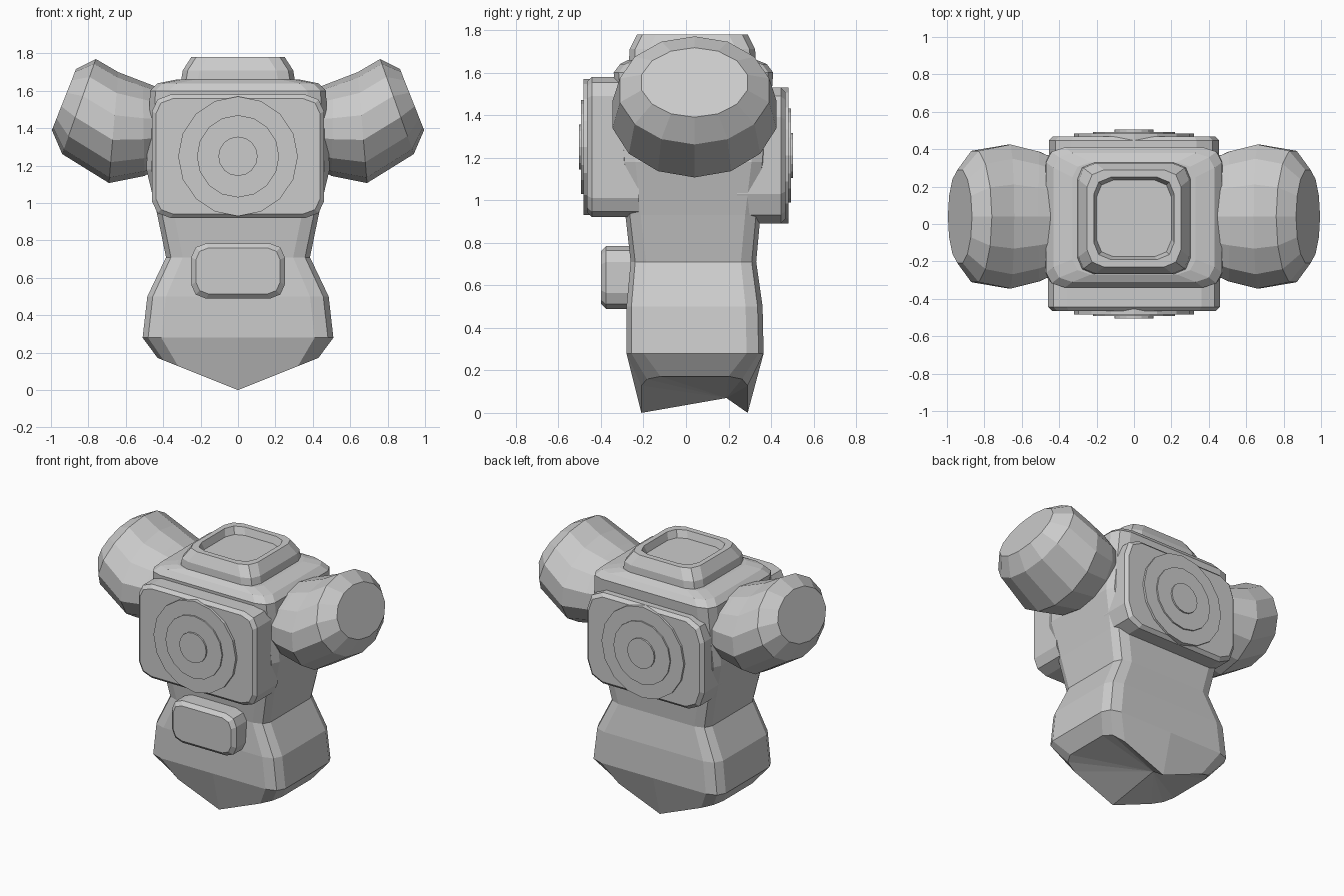
import bpy, bmesh, math
from mathutils import Vector

cube = bpy.data.objects.get("Cube")
if cube:
    bpy.data.objects.remove(cube, do_unlink=True)

grey = bpy.data.materials.new("plain grey")
grey.use_nodes = True
GREY = (0.6, 0.6, 0.6, 1)
grey.diffuse_color = GREY
grey.node_tree.nodes["Principled BSDF"].inputs["Base Color"].default_value = GREY


def rounded_rect(hu, hv, ru, rv, seg=2):
    """Rounded rectangle outline, with a middle point on its two long edges."""
    pts = []
    for k, (su, sv) in enumerate([(1, 1), (-1, 1), (-1, -1), (1, -1)]):
        for i in range(seg + 1):
            a = math.pi / 2 * (k + i / seg)
            pts.append((su * (hu - ru) + ru * math.cos(a), sv * (hv - rv) + rv * math.sin(a)))
        if k % 2 == 0:
            pts.append((0, sv * hv))
    return pts


def loft(name, rings, end_point=None):
    """Skin a stack of rings, closing both ends; the first may close on a point."""
    bm = bmesh.new()
    rows = [[bm.verts.new(p) for p in ring] for ring in rings]
    n = len(rows[0])
    for a, b in zip(rows, rows[1:]):
        for i in range(n):
            j = (i + 1) % n
            bm.faces.new((a[i], a[j], b[j], b[i]))
    if end_point:
        tip = bm.verts.new(end_point)
        for i in range(n):
            bm.faces.new((rows[0][i], tip, rows[0][(i + 1) % n]))
    else:
        bm.faces.new(rows[0])
    bm.faces.new(rows[-1])
    bmesh.ops.recalc_face_normals(bm, faces=bm.faces)
    mesh = bpy.data.meshes.new(name)
    bm.to_mesh(mesh)
    bm.free()
    mesh.materials.append(grey)
    obj = bpy.data.objects.new(name, mesh)
    bpy.context.collection.objects.link(obj)
    return obj


# Torso: height, half width, front y, back y, corner size
sections = [
    (0.28, 0.51, -0.28, 0.365, 0.10),
    (0.50, 0.485, -0.28, 0.36, 0.10),
    (0.71, 0.385, -0.26, 0.33, 0.09),
    (0.93, 0.43, -0.285, 0.35, 0.09),
    (1.18, 0.49, -0.31, 0.38, 0.09),
    (1.60, 0.47, -0.34, 0.41, 0.10),
    (1.64, 0.43, -0.31, 0.38, 0.10),
    (1.66, 0.33, -0.27, 0.33, 0.10),
]
# The lowest edge drops to a point at the middle of the front and back
torso = [[(x, y + 0.04, 0.4 * abs(x)) for x, y in rounded_rect(0.43, 0.25, 0.11, 0.09)]]
for z, hx, y0, y1, r in sections:
    outline = rounded_rect(hx, (y1 - y0) / 2, r, r * 0.8)
    torso.append([(x, y + (y0 + y1) / 2, z) for x, y in outline])
loft("torso", torso, end_point=(0, 0.19, 0.07))

# Neck collar with a sunken socket
collar = [(1.62, 0.31, 0.30), (1.71, 0.295, 0.295), (1.78, 0.25, 0.26),
          (1.78, 0.215, 0.22), (1.73, 0.20, 0.205)]
loft("neck_collar", [[(x, y + 0.03, z) for x, y in rounded_rect(hx, hy, 0.09, 0.09)]
                     for z, hx, hy in collar])


def plate(name, hx, hz, cz, y_in, y_out, ru, rv, bevel):
    """Rounded block facing along y with a bevelled outer face."""
    side = math.copysign(1, y_out)
    steps = [(y_in, 0), (y_out - side * bevel, 0), (y_out, bevel)]
    loft(name, [[(x, y, z + cz) for x, z in rounded_rect(hx - b, hz - b, ru - b / 2, rv - b / 2)]
                for y, b in steps])


plate("chest_plate", 0.46, 0.33, 1.25, -0.22, -0.465, 0.10, 0.09, 0.022)
plate("back_plate", 0.455, 0.32, 1.21, 0.24, 0.468, 0.12, 0.14, 0.022)
plate("belly_box", 0.25, 0.148, 0.637, -0.22, -0.40, 0.08, 0.075, 0.025)


# Stepped round discs on the chest and back
def disc(name, radius, cz, y_in, y_out):
    angles = [math.tau * i / 16 for i in range(16)]
    loft(name, [[(radius * math.cos(a), y, cz + radius * math.sin(a)) for a in angles]
                for y in (y_in, y_out)])


for place, side, cz in (("chest", -1, 1.25), ("back", 1, 1.21)):
    for size, radius, y in (("large", 0.32, 0.483), ("middle", 0.22, 0.493), ("small", 0.105, 0.504)):
        disc(f"{place}_disc_{size}", radius, cz, side * 0.44, side * y)

# Shoulders: top point, bottom point (x, z) and half depth of each oval ring
shoulder = [
    ((0.38, 1.60), (0.40, 1.20), 0.30),
    ((0.51, 1.65), (0.50, 1.145), 0.355),
    ((0.64, 1.70), (0.69, 1.107), 0.395),
    ((0.76, 1.77), (0.94, 1.262), 0.36),
    ((0.866, 1.717), (0.995, 1.39), 0.255),
]
for name, side in (("left_shoulder", 1), ("right_shoulder", -1)):
    rings = []
    for top, bottom, depth in shoulder:
        top, bottom = Vector(top), Vector(bottom)
        mid, half = (top + bottom) / 2, (top - bottom) / 2
        ring = []
        for i in range(14):
            a = math.tau * i / 14
            p = mid + half * math.cos(a)
            ring.append((side * p.x, 0.04 + depth * math.sin(a), p.y))
        rings.append(ring)
    loft(name, rings)
